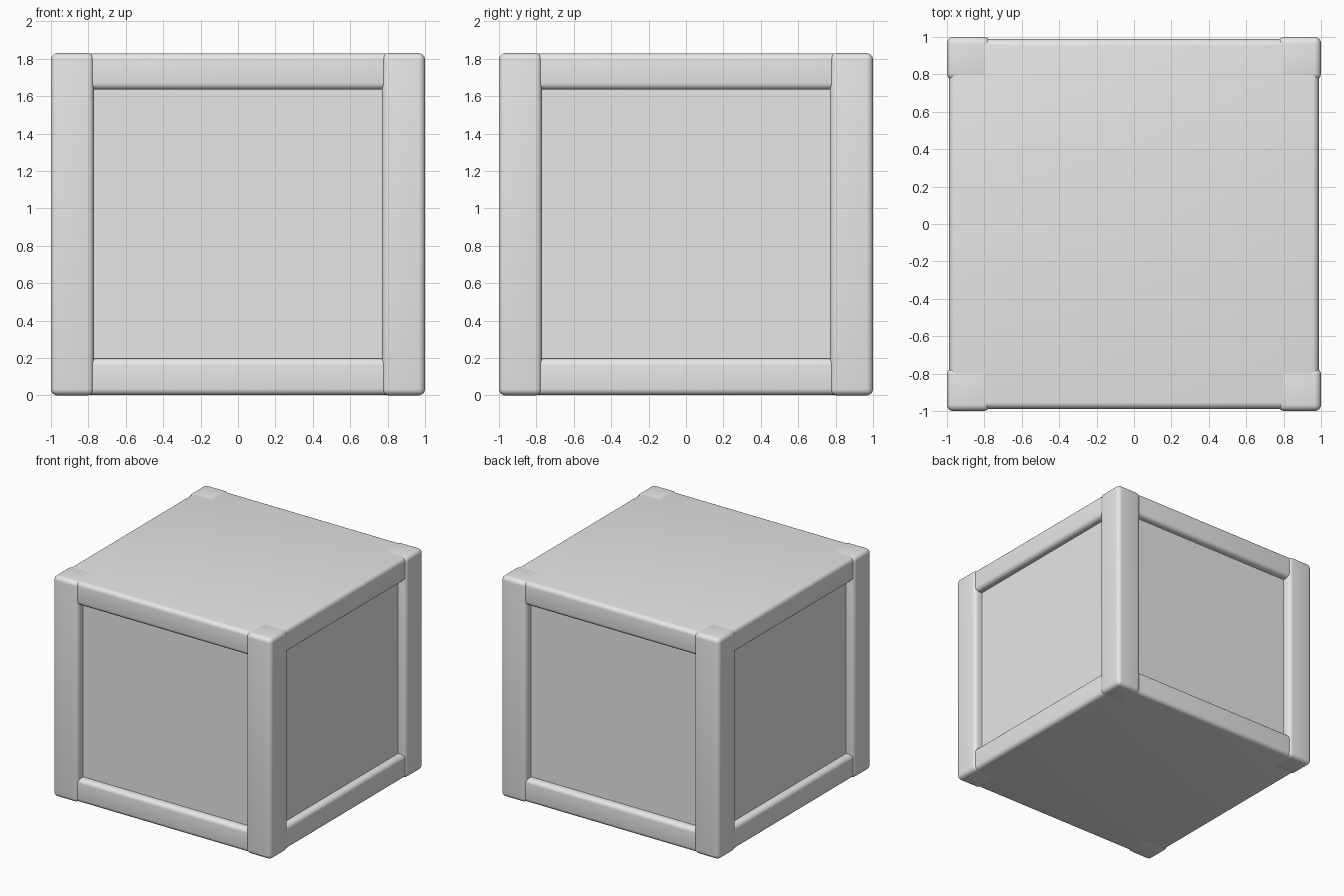
import bpy
import math

if "Cube" in bpy.data.objects:
    bpy.data.objects.remove(bpy.data.objects["Cube"])

H = 1.83        # overall height
POST = 0.23     # corner post width
RAIL = 0.195    # rail height

grey = bpy.data.materials.new("plain grey")
grey.diffuse_color = (0.8, 0.8, 0.8, 1.0)
grey.use_nodes = True
grey.node_tree.nodes["Principled BSDF"].inputs["Base Color"].default_value = grey.diffuse_color


def box(name, lo, hi, bevel=0.0):
    """Box between two corners, with softly rounded edges."""
    bpy.ops.mesh.primitive_cube_add(size=1)
    ob = bpy.context.object
    ob.name = name
    for v in ob.data.vertices:
        v.co = [lo[i] + (v.co[i] + 0.5) * (hi[i] - lo[i]) for i in range(3)]
    ob.data.materials.append(grey)
    if bevel:
        mod = ob.modifiers.new("rounding", 'BEVEL')
        mod.width = bevel
        mod.segments = 5
        bpy.ops.object.modifier_apply(modifier=mod.name)
        bpy.ops.object.shade_smooth_by_angle(angle=math.radians(35))
    return ob


# Recessed side panels, as one inner core
box("side_panels", (-0.93, -0.93, 0.1), (0.93, 0.93, H - 0.1))

# Bottom and top slabs, whose edges form the horizontal rails
R = 0.988
box("bottom_rails", (-R, -R, 0.002), (R, R, RAIL + 0.002), 0.035)
box("top_rails", (-R, -R, H - RAIL), (R, R, H - 0.001), 0.035)

# Four corner posts
for sx, nx in ((-1, "left"), (1, "right")):
    for sy, ny in ((-1, "front"), (1, "back")):
        xs = sorted((sx, sx * (1 - POST)))
        ys = sorted((sy, sy * (1 - POST)))
        box(f"{ny}_{nx}_post", (xs[0], ys[0], 0), (xs[1], ys[1], H), 0.035)
